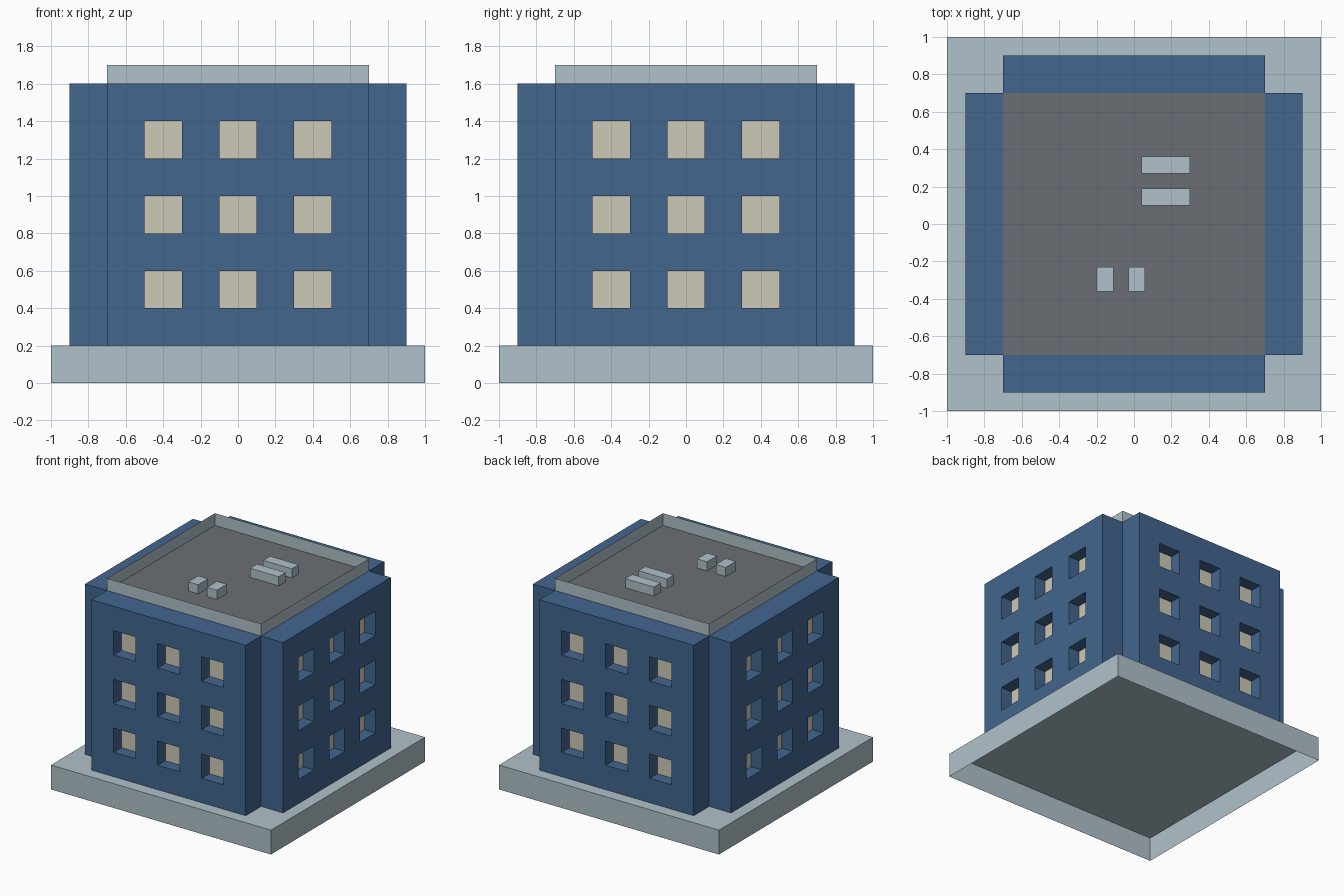
import bpy, bmesh, math
from mathutils import Matrix

if "Cube" in bpy.data.objects:
    bpy.data.objects.remove(bpy.data.objects["Cube"])


def srgb(h):
    out = []
    for i in (0, 2, 4):
        c = int(h[i:i + 2], 16) / 255
        out.append(c / 12.92 if c <= 0.04045 else ((c + 0.055) / 1.055) ** 2.4)
    return (*out, 1.0)


def material(name, h):
    m = bpy.data.materials.new(name)
    m.diffuse_color = srgb(h)
    m.use_nodes = True
    m.node_tree.nodes["Principled BSDF"].inputs["Base Color"].default_value = m.diffuse_color
    return m


STONE = material("pale grey stone", "B0C2CA")
BLUE = material("blue wall", "42668F")
PANE = material("cream window", "CDC9B7")
ROOF = material("dark grey roof", "6A6F75")


def finish(name, bm, *mats):
    me = bpy.data.meshes.new(name)
    bm.to_mesh(me)
    bm.free()
    for m in mats:
        me.materials.append(m)
    ob = bpy.data.objects.new(name, me)
    bpy.context.collection.objects.link(ob)
    return ob


def open_box(x0, x1, y0, y1, z0, z1):
    """Box without its bottom face; returns bmesh and the top face."""
    bm = bmesh.new()
    ring = [(x0, y0), (x1, y0), (x1, y1), (x0, y1)]
    lo = [bm.verts.new((x, y, z0)) for x, y in ring]
    hi = [bm.verts.new((x, y, z1)) for x, y in ring]
    for i in range(4):
        j = (i + 1) % 4
        bm.faces.new((lo[i], lo[j], hi[j], hi[i]))
    return bm, bm.faces.new(hi)


# Plinth, open underneath
bm, _ = open_box(-1, 1, -1, 1, 0, 0.2)
finish("plinth", bm, STONE)

# Four wall bays, each with a 3 x 3 grid of recessed windows
W, OUT, INN, Z0, Z1, DEPTH = 0.7, 0.9, 0.7, 0.2, 1.6, 0.1
XS = [-0.7 + 0.2 * i for i in range(8)]
ZS = [0.2 + 0.2 * i for i in range(8)]


def wall_bay(name, angle):
    bm = bmesh.new()
    grid = [[bm.verts.new((x, -OUT, z)) for x in XS] for z in ZS]
    panes = []
    for r in range(7):
        for c in range(7):
            f = bm.faces.new((grid[r][c], grid[r][c + 1],
                              grid[r + 1][c + 1], grid[r + 1][c]))
            if r % 2 and c % 2:
                panes.append(f)
    # push windows in
    for f in bmesh.ops.extrude_discrete_faces(bm, faces=panes)["faces"]:
        f.material_index = 1
        bmesh.ops.translate(bm, verts=f.verts, vec=(0, DEPTH, 0))
    # side returns and top ledge
    for quad in (
        [(W, -OUT, Z0), (W, -INN, Z0), (W, -INN, Z1), (W, -OUT, Z1)],
        [(-W, -INN, Z0), (-W, -OUT, Z0), (-W, -OUT, Z1), (-W, -INN, Z1)],
        [(-W, -OUT, Z1), (W, -OUT, Z1), (W, -INN, Z1), (-W, -INN, Z1)],
    ):
        bm.faces.new([bm.verts.new(p) for p in quad])
    bmesh.ops.remove_doubles(bm, verts=bm.verts, dist=1e-4)
    bm.transform(Matrix.Rotation(angle, 4, 'Z'))
    finish(name, bm, BLUE, PANE)


for i, side in enumerate(("front", "right", "back", "left")):
    wall_bay(side + "_wall", i * math.pi / 2)

# Parapet with sunken roof floor
bm, top = open_box(-0.7, 0.7, -0.7, 0.7, 1.6, 1.7)
bmesh.ops.inset_region(bm, faces=[top], thickness=0.14, use_even_offset=True)
floor = bmesh.ops.extrude_discrete_faces(bm, faces=[top])["faces"][0]
floor.material_index = 1
bmesh.ops.translate(bm, verts=floor.verts, vec=(0, 0, -0.1))
finish("parapet_and_roof", bm, STONE, ROOF)

# Rooftop units
for i, (x0, x1, y0, y1) in enumerate((
    (0.04, 0.30, 0.27, 0.36), (0.04, 0.30, 0.10, 0.19),
    (-0.20, -0.11, -0.36, -0.23), (-0.03, 0.06, -0.36, -0.23),
)):
    bm, _ = open_box(x0, x1, y0, y1, 1.6, 1.675)
    finish("roof_unit_%d" % (i + 1), bm, STONE)
